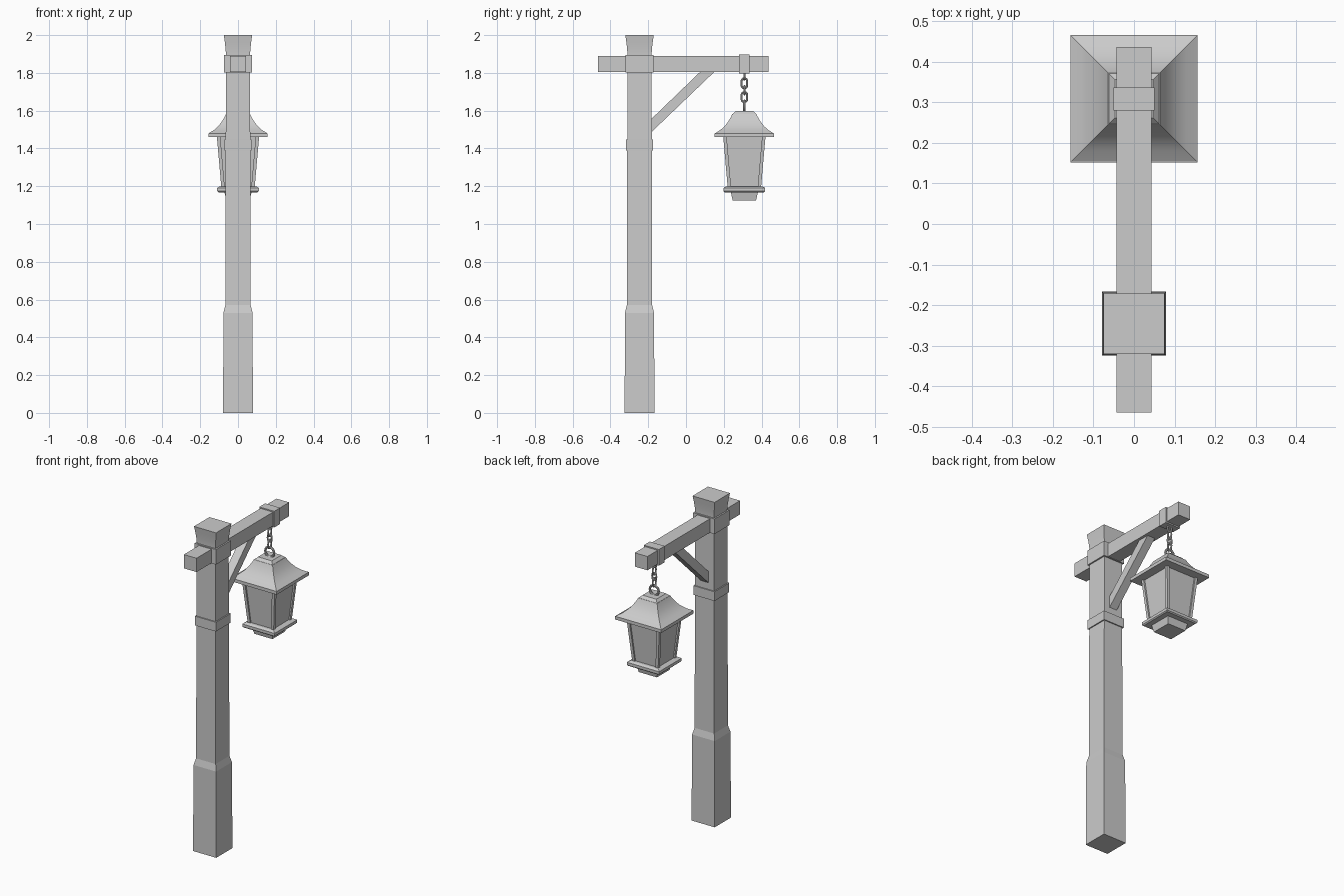
import bpy, bmesh, math
from mathutils import Matrix, Vector

if "Cube" in bpy.data.objects:
    bpy.data.objects.remove(bpy.data.objects["Cube"])

grey = bpy.data.materials.new("plain grey")
grey.use_nodes = True
colour = (0.6, 0.6, 0.6, 1)
grey.diffuse_color = colour
grey.node_tree.nodes["Principled BSDF"].inputs["Base Color"].default_value = colour

POST_Y, LAMP_Y = -0.246, 0.309


def finish(name, bm, smooth=False):
    bmesh.ops.recalc_face_normals(bm, faces=bm.faces[:])
    mesh = bpy.data.meshes.new(name)
    bm.to_mesh(mesh)
    bm.free()
    mesh.materials.append(grey)
    ob = bpy.data.objects.new(name, mesh)
    bpy.context.collection.objects.link(ob)
    if smooth:
        bpy.ops.object.select_all(action="DESELECT")
        ob.select_set(True)
        bpy.context.view_layer.objects.active = ob
        bpy.ops.object.shade_smooth_by_angle(angle=math.radians(28))
    return ob


def square_loft(name, y, profile, smooth=False):
    """Stack square sections given as (z, half width)."""
    bm = bmesh.new()
    rings = [[bm.verts.new((sx * h, y + sy * h, z))
              for sx, sy in ((-1, -1), (1, -1), (1, 1), (-1, 1))] for z, h in profile]
    for low, high in zip(rings, rings[1:]):
        for i in range(4):
            j = (i + 1) % 4
            bm.faces.new((low[i], low[j], high[j], high[i]))
    bm.faces.new(rings[0])
    bm.faces.new(rings[-1])
    return finish(name, bm, smooth)


def box(name, low, high):
    low, high = Vector(low), Vector(high)
    bm = bmesh.new()
    size = Matrix.Diagonal((*(high - low), 1))
    bmesh.ops.create_cube(bm, size=1, matrix=Matrix.Translation((low + high) / 2) @ size)
    return finish(name, bm)


def side_prism(name, outline, half):
    """Extrude a (y, z) outline across x."""
    bm = bmesh.new()
    face = bm.faces.new([bm.verts.new((-half, y, z)) for y, z in outline])
    out = bmesh.ops.extrude_face_region(bm, geom=[face])["geom"]
    verts = [v for v in out if isinstance(v, bmesh.types.BMVert)]
    bmesh.ops.translate(bm, verts=verts, vec=(2 * half, 0, 0))
    return finish(name, bm)


def link(name, z, radius, stretch, thick, turned):
    """Upright chain link; turned links face along x."""
    bm = bmesh.new()
    n, m = 16, 8
    rings = []
    for i in range(n):
        a = math.tau * i / n
        ring = []
        for k in range(m):
            b = math.tau * k / m
            r = radius + thick * math.cos(b)
            u, w, d = r * math.cos(a), r * math.sin(a), thick * math.sin(b)
            w += math.copysign(stretch, w) if abs(w) > 1e-5 else 0
            x, y = (d, u) if turned else (u, d)
            ring.append(bm.verts.new((x, LAMP_Y + y, z + w)))
        rings.append(ring)
    for i in range(n):
        p, q = rings[i], rings[(i + 1) % n]
        for k in range(m):
            bm.faces.new((p[k], p[(k + 1) % m], q[(k + 1) % m], q[k]))
    return finish(name, bm, True)


# Post with thick foot and flared top
square_loft("post", POST_Y, [(0, 0.079), (0.53, 0.077), (0.57, 0.067), (1.85, 0.064)])
square_loft("post_cap", POST_Y, [(1.85, 0.064), (1.9, 0.064), (1.93, 0.066),
                                 (1.965, 0.070), (2.0, 0.075)], True)
square_loft("upper_band", POST_Y, [(1.803, 0.073), (1.896, 0.073)])
square_loft("lower_band", POST_Y, [(1.39, 0.072), (1.447, 0.072)])

# Beam, brace and hanging strap
box("beam", (-0.043, -0.465, 1.805), (0.043, 0.437, 1.89))
side_prism("brace", [(-0.2, 1.47), (-0.2, 1.54), (0.085, 1.815), (0.16, 1.815)], 0.026)
box("beam_strap", (-0.051, 0.28, 1.797), (0.051, 0.337, 1.897))

# Chain
link("hook_link", 1.785, 0.014, 0.006, 0.0055, False)
link("chain_link_upper", 1.745, 0.015, 0.011, 0.0055, True)
link("chain_link_middle", 1.708, 0.014, 0.008, 0.0055, False)
link("chain_link_lower", 1.672, 0.015, 0.011, 0.0055, True)
link("lantern_ring", 1.622, 0.030, 0, 0.007, False)

# Lantern roof, sweeping up to a small flat crown
square_loft("roof_eave", LAMP_Y, [(1.46, 0.157), (1.48, 0.157)])
square_loft("roof", LAMP_Y, [(1.48, 0.155), (1.497, 0.128), (1.517, 0.105), (1.54, 0.087),
                             (1.565, 0.072), (1.582, 0.064)], True)
square_loft("roof_crown", LAMP_Y, [(1.58, 0.064), (1.597, 0.047)])

# Lantern body: tapered panes between four corner bars
square_loft("lantern_panes", LAMP_Y, [(1.19, 0.080), (1.465, 0.102)])
for side, sx in (("left", 1), ("right", -1)):
    for end, sy in (("front", -1), ("back", 1)):
        bar = square_loft(f"corner_bar_{end}_{side}", LAMP_Y, [(1.19, 0.009), (1.465, 0.009)])
        for v in bar.data.vertices:
            out = 0.079 if v.co.z < 1.3 else 0.103
            v.co.x += sx * out
            v.co.y += sy * out

# Lantern base
square_loft("lantern_base", LAMP_Y, [(1.168, 0.104), (1.174, 0.110), (1.191, 0.110), (1.199, 0.097)])
square_loft("lantern_foot", LAMP_Y, [(1.125, 0.062), (1.17, 0.072)])
